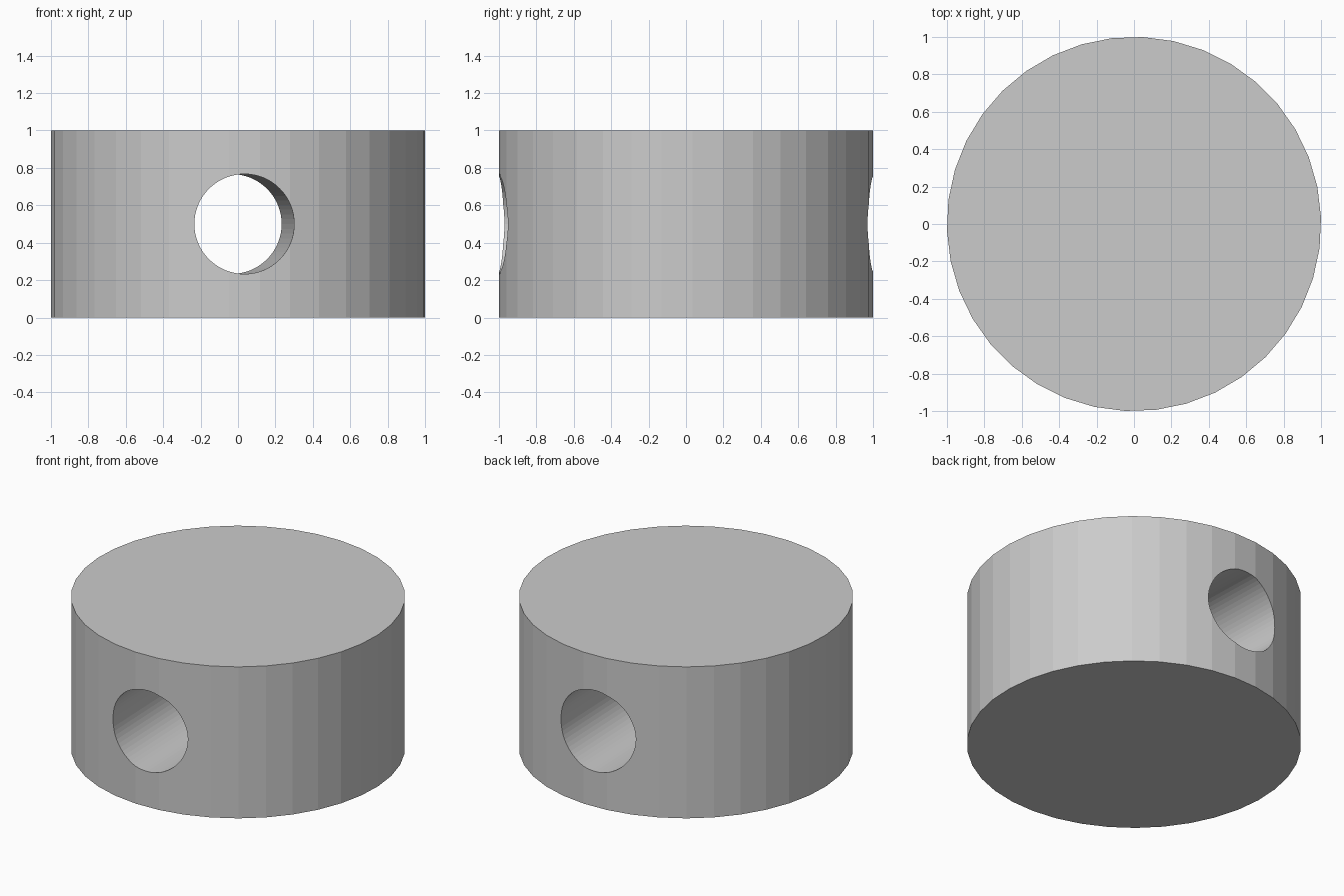
import bpy
from math import radians

if "Cube" in bpy.data.objects:
    bpy.data.objects.remove(bpy.data.objects["Cube"])

TURN = radians(2)  # the whole part is turned slightly about z


def cylinder(name, sides, radius, depth, rotation):
    bpy.ops.mesh.primitive_cylinder_add(vertices=sides, radius=radius, depth=depth,
                                        location=(0, 0, 0.5), rotation=rotation)
    obj = bpy.context.object
    obj.name = name
    return obj


# Faceted round body, with a vertex on its own x axis
body = cylinder("drilled_disc", 38, 1.0, 1.0, (0, 0, TURN + radians(90)))

# Cross hole from front to back
cutter = cylinder("hole_cutter", 64, 0.267, 3.0, (radians(90), 0, TURN))
cut = body.modifiers.new("cross_hole", 'BOOLEAN')
cut.operation = 'DIFFERENCE'
cut.solver = 'EXACT'
cut.object = cutter

# Apply the cut and remove the helper
bpy.context.view_layer.objects.active = body
bpy.ops.object.modifier_apply(modifier=cut.name)
bpy.data.objects.remove(cutter, do_unlink=True)
